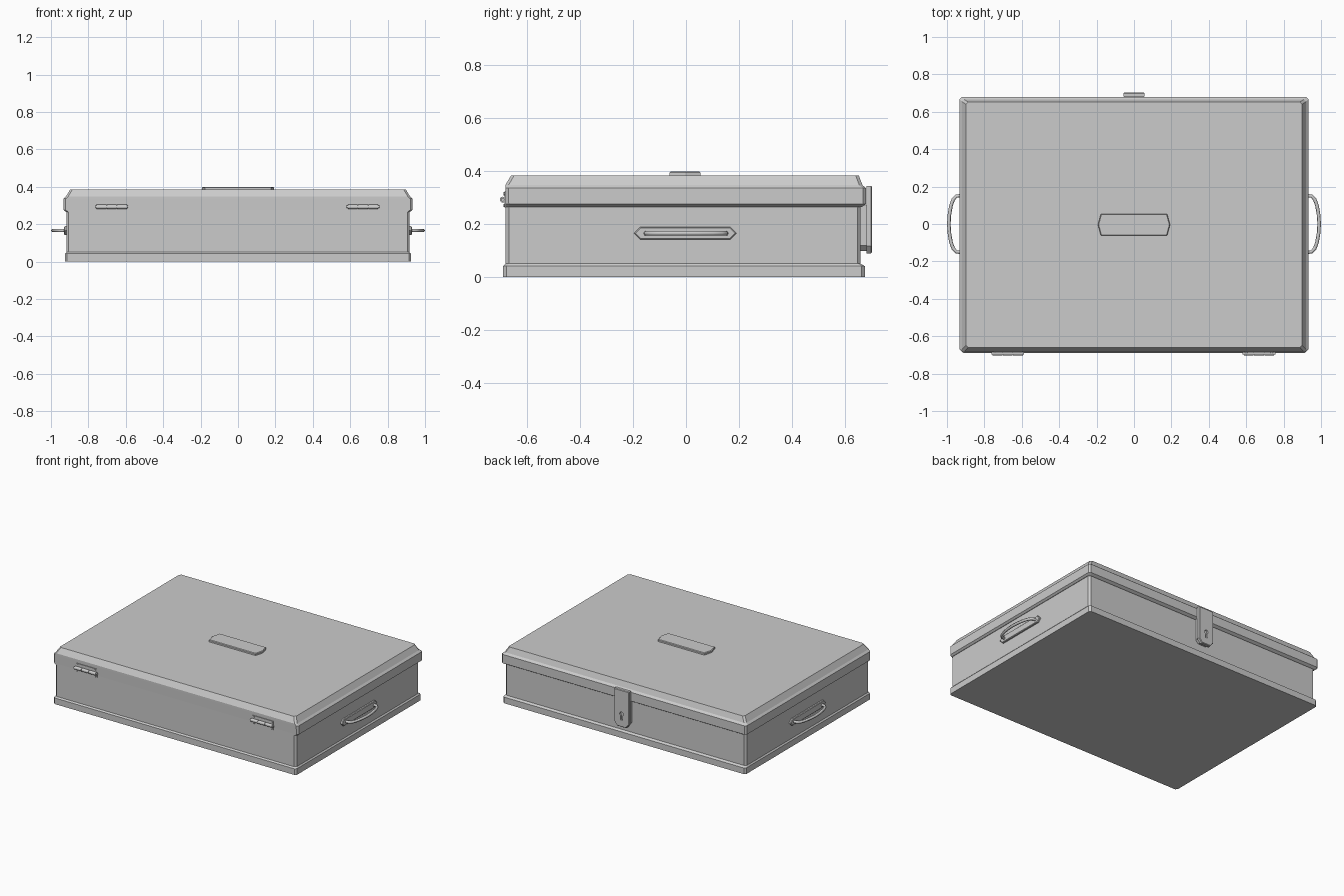
import bpy, bmesh, math
from mathutils import Matrix, Vector

if "Cube" in bpy.data.objects:
    bpy.data.objects.remove(bpy.data.objects["Cube"])


def finish(name, bm):
    bmesh.ops.recalc_face_normals(bm, faces=bm.faces)
    me = bpy.data.meshes.new(name)
    bm.to_mesh(me)
    bm.free()
    ob = bpy.data.objects.new(name, me)
    bpy.context.collection.objects.link(ob)
    return ob


def loft(name, levels, c=0.012):
    """Stack of chamfered rectangles: (half width, y front, y back, z)."""
    bm = bmesh.new()
    rings = []
    for x, a, b, z in levels:
        pts = [(-x + c, a), (x - c, a), (x, a + c), (x, b - c),
               (x - c, b), (-x + c, b), (-x, b - c), (-x, a + c)]
        rings.append([bm.verts.new((px, py, z)) for px, py in pts])
    for r, s in zip(rings, rings[1:]):
        for i in range(8):
            j = (i + 1) % 8
            bm.faces.new((r[i], r[j], s[j], s[i]))
    bm.faces.new(rings[0])
    bm.faces.new(rings[-1])
    return finish(name, bm)


def plate(name, pts, depth, origin, u, v, bevel=0.0):
    """Extrude a 2D outline in the u, v plane along u x v."""
    u, v, o = Vector(u), Vector(v), Vector(origin)
    n = u.cross(v) * depth
    bm = bmesh.new()
    lo = [bm.verts.new(o + u * p + v * q) for p, q in pts]
    hi = [bm.verts.new(w.co + n) for w in lo]
    bm.faces.new(lo)
    top = bm.faces.new(hi)
    for i in range(len(lo)):
        j = (i + 1) % len(lo)
        bm.faces.new((lo[i], lo[j], hi[j], hi[i]))
    if bevel:
        bmesh.ops.bevel(bm, geom=list(top.edges), offset=bevel, segments=1,
                        affect='EDGES')
    return finish(name, bm)


def cylinder(name, centre, axis, radius, length, sides=12):
    bm = bmesh.new()
    rot = Vector((0, 0, 1)).rotation_difference(Vector(axis)).to_matrix().to_4x4()
    bmesh.ops.create_cone(bm, cap_ends=True, segments=sides, radius1=radius,
                          radius2=radius, depth=length,
                          matrix=Matrix.Translation(centre) @ rot)
    return finish(name, bm)


def hexagon(length, half, tip):
    return [(-length, 0), (-length + tip, -half), (length - tip, -half),
            (length, 0), (length - tip, half), (-length + tip, half)]


# case body with its base skirting
loft("case_body", [(0.925, -0.69, 0.675, 0), (0.925, -0.69, 0.675, 0.042),
                   (0.917, -0.681, 0.659, 0.051), (0.917, -0.681, 0.659, 0.266)])

# lid: overhanging rim on three sides, flush at the hinge side
loft("lid", [(0.92, -0.681, 0.664, 0.266), (0.933, -0.681, 0.68, 0.276),
             (0.933, -0.682, 0.68, 0.336), (0.92, -0.682, 0.666, 0.348),
             (0.898, -0.66, 0.652, 0.385)])

# raised plate on the lid
plate("lid_plate", hexagon(0.193, 0.058, 0.016), 0.015, (0, -0.004, 0.384),
      (1, 0, 0), (0, 1, 0), 0.004)

# side handles
for side, s in (("right", 1), ("left", -1)):
    plate("handle_plate_" + side, hexagon(0.193, 0.023, 0.022), 0.014,
          (s * 0.916, -0.003, 0.166), (0, s, 0), (0, 0, 1), 0.004)
    cu = bpy.data.curves.new("handle_" + side, 'CURVE')
    cu.dimensions = '3D'
    cu.bevel_depth = 0.0095
    cu.bevel_resolution = 1
    cu.use_fill_caps = True
    half = [(0.925, 0.151), (0.950, 0.149), (0.966, 0.132), (0.978, 0.1), (0.987, 0.05)]
    path = half + [(0.99, 0)] + [(x, -y) for x, y in reversed(half)]
    sp = cu.splines.new('POLY')
    sp.points.add(len(path) - 1)
    for p, (x, y) in zip(sp.points, path):
        p.co = (s * x, y, 0.166, 1)
    bpy.context.collection.objects.link(bpy.data.objects.new("handle_" + side, cu))

# hinges: two leaves, knuckled barrel, screws
for side, cx in (("left", -0.675), ("right", 0.668)):
    plate("hinge_leaves_" + side, [(-0.08, -0.03), (0.08, -0.03), (0.08, 0.03), (-0.08, 0.03)],
          0.006, (cx, -0.68, 0.293), (1, 0, 0), (0, 0, 1))
    for i in range(3):
        cylinder(f"hinge_knuckle_{side}_{i}", (cx + (i - 1) * 0.055, -0.692, 0.293),
                 (1, 0, 0), 0.011, 0.052)
    cylinder("hinge_pin_" + side, (cx, -0.692, 0.293), (1, 0, 0), 0.007, 0.176)
    for dx in (-0.068, 0.068):
        for dz in (-0.022, 0.022):
            cylinder("hinge_screw_" + side, (cx + dx, -0.686, 0.293 + dz),
                     (0, 1, 0), 0.006, 0.006, 8)

# lock hasp on the back, with a keyhole
hasp = plate("lock_hasp", [(-0.057, 0.118), (-0.034, 0.09), (0.034, 0.09), (0.057, 0.118),
                           (0.057, 0.345), (-0.057, 0.345)],
             0.021, (0, 0.681, 0), (-1, 0, 0), (0, 0, 1), 0.004)
plate("lock_body", [(-0.05, 0.12), (-0.03, 0.1), (0.03, 0.1), (0.05, 0.12),
                    (0.05, 0.27), (-0.05, 0.27)],
      0.028, (0, 0.656, 0), (-1, 0, 0), (0, 0, 1))
hole = [(0.014 * math.cos(a), 0.18 + 0.014 * math.sin(a))
        for a in [math.radians(-65 + 310 * i / 12) for i in range(13)]]
cutter = plate("keyhole_cutter", hole + [(-0.008, 0.138), (0.008, 0.138)],
               0.03, (0, 0.69, 0), (-1, 0, 0), (0, 0, 1))
cutter.hide_render = True
cutter.hide_viewport = True
mod = hasp.modifiers.new("keyhole", 'BOOLEAN')
mod.operation = 'DIFFERENCE'
mod.solver = 'EXACT'
mod.object = cutter
